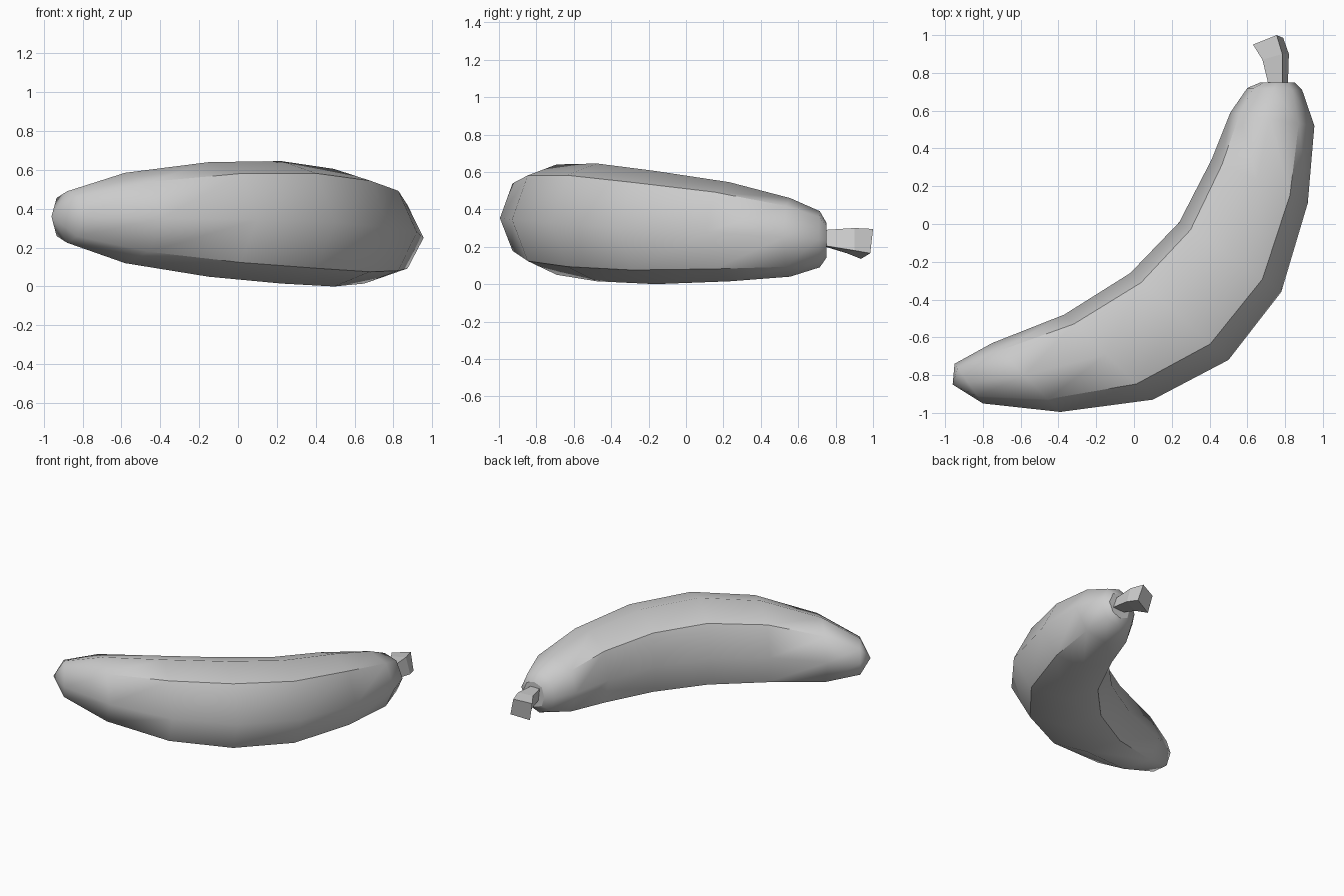
import bpy, bmesh
from mathutils import Vector

if "Cube" in bpy.data.objects:
    bpy.data.objects.remove(bpy.data.objects["Cube"])

# Stations along the fruit: outer x,y / inner x,y / bottom z, top z
STATIONS = [
    (-.80, -.95, -.95, -.74, .225, .49),
    (-.39, -.995, -.75, -.63, .12, .585),
    (.10, -.93, -.37, -.48, .05, .64),
    (.50, -.72, -.02, -.26, .015, .645),
    (.78, -.36, .24, .01, .0, .605),
    (.92, .11, .41, .34, .015, .545),
    (.955, .52, .51, .59, .04, .46),
    (.89, .71, .60, .72, .09, .39),
    (.85, .75, .67, .75, .14, .33),
]
# Eight-sided section: position from outer to inner edge, relative height
SECTION = [(0, 0), (.185, .80), (.53, 1), (.89, .74),
           (1, 0), (.89, -.74), (.53, -1), (.185, -.75)]


def bridge(bm, a, b):
    n = len(a)
    for i in range(n):
        j = (i + 1) % n
        bm.faces.new((a[i], a[j], b[j], b[i]))


def finish(name, bm, smooth):
    bmesh.ops.recalc_face_normals(bm, faces=bm.faces)
    for f in bm.faces:
        f.smooth = smooth
    mesh = bpy.data.meshes.new(name)
    bm.to_mesh(mesh)
    bm.free()
    obj = bpy.data.objects.new(name, mesh)
    bpy.context.collection.objects.link(obj)
    return obj


# Fruit body: lofted rings with four creased ridges
bm = bmesh.new()
rings = []
for ox, oy, ix, iy, zb, zt in STATIONS:
    o, i = Vector((ox, oy, 0)), Vector((ix, iy, 0))
    ring = []
    for t, h in SECTION:
        p = o.lerp(i, t)
        p.z = (zt + zb) / 2 + h * (zt - zb) / 2
        ring.append(bm.verts.new(p))
    rings.append(ring)
for a, b in zip(rings, rings[1:]):
    bridge(bm, a, b)
# Blunt tip
tip = bm.verts.new((-.96, -.85, .36))
for k in range(8):
    bm.faces.new((tip, rings[0][(k + 1) % 8], rings[0][k]))
# Stem-end cap
bm.faces.new(rings[-1])
for e in bm.edges:
    if e.verts[0] in rings[-1] and e.verts[1] in rings[-1]:
        e.smooth = False
# Ridge creases
for k in (1, 3, 5, 7):
    for a, b in zip(rings[1:6], rings[2:7]):
        bm.edges.get((a[k], b[k])).smooth = False
finish("banana_body", bm, True)

# Stem: bent, flaring four-sided stalk
STEM = [
    [(.71, .745, .29), (.785, .745, .29), (.815, .745, .205), (.72, .745, .20)],
    [(.68, .87, .29), (.785, .90, .30), (.82, .90, .18), (.71, .86, .165)],
    [(.63, .95, .275), (.755, 1.0, .295), (.79, .985, .165), (.66, .935, .135)],
]
bm = bmesh.new()
loops = [[bm.verts.new(p) for p in loop] for loop in STEM]
for a, b in zip(loops, loops[1:]):
    bridge(bm, a, b)
bm.faces.new(loops[0])
bm.faces.new(loops[-1])
finish("stem", bm, False)
